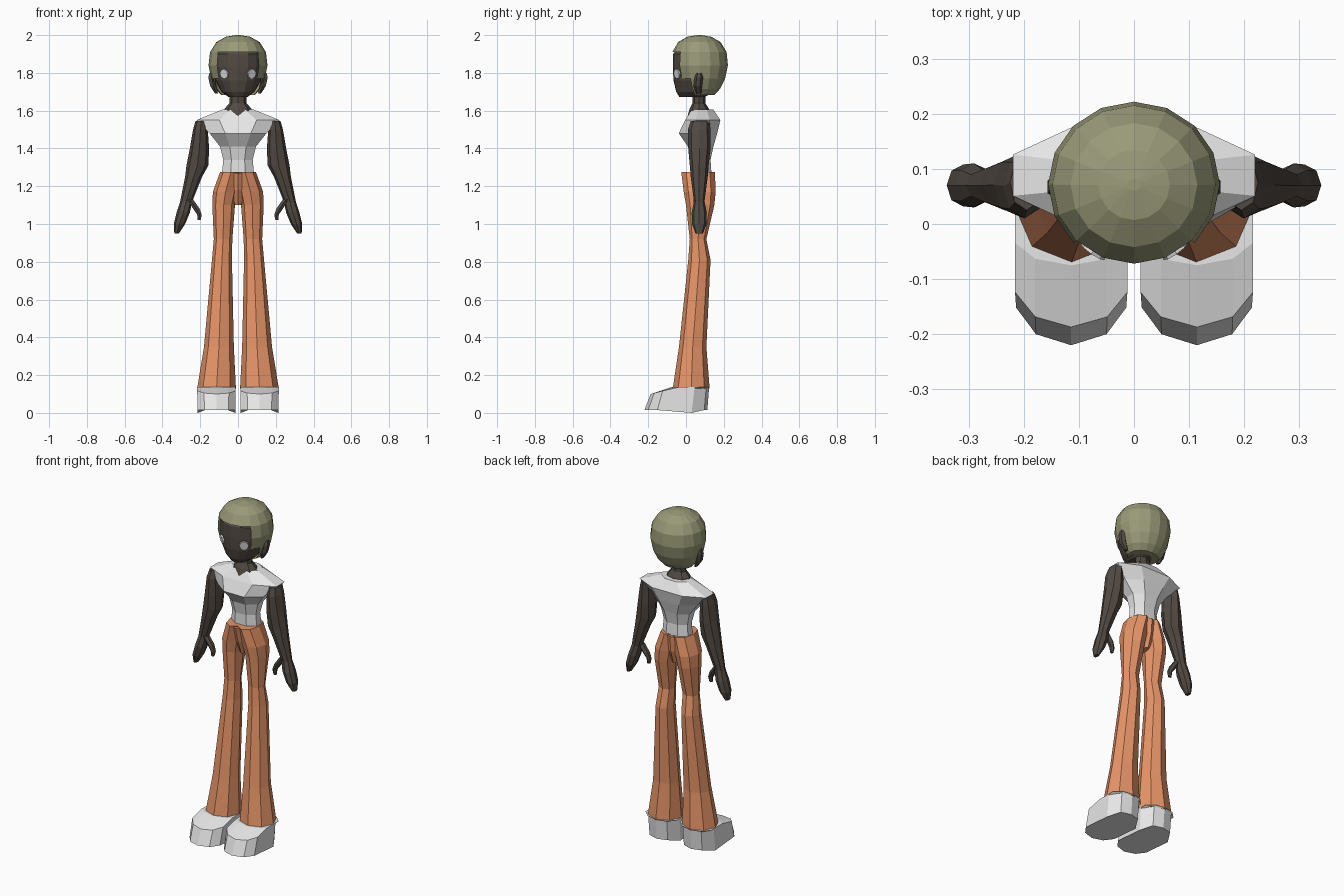
import bpy, bmesh, math
from mathutils import Vector


def material(name, rgb):
    m = bpy.data.materials.new(name)
    m.diffuse_color = (*rgb, 1)
    return m


WHITE = material("white cloth", (0.8, 0.8, 0.8))
ORANGE = material("orange cloth", (0.8, 0.30, 0.14))
SKIN = material("dark skin", (0.085, 0.068, 0.056))
HAIR = material("olive hair", (0.32, 0.32, 0.19))


def circle(n):
    return [(math.sin(2 * math.pi * i / n), -math.cos(2 * math.pi * i / n)) for i in range(n)]


def ring(x0, x1, y0, y1, z, shape):
    """Fit a unit outline into an x/y range; z is a number or a rule of y."""
    pts = []
    for u, v in shape:
        x, y = (x0 + x1) / 2 + u * (x1 - x0) / 2, (y0 + y1) / 2 + v * (y1 - y0) / 2
        pts.append((x, y, z(y) if callable(z) else z))
    return pts


def loft(name, rings, mat, mirror=False, remove=None):
    """Skin a stack of rings, cap both ends, optionally drop faces by a rule."""
    bm = bmesh.new()
    rows = [[bm.verts.new(p) for p in r] for r in rings]
    n = len(rows[0])
    for a, b in zip(rows, rows[1:]):
        for i in range(n):
            j = (i + 1) % n
            bm.faces.new((a[i], a[j], b[j], b[i]))
    bm.faces.new(rows[0][::-1])
    bm.faces.new(rows[-1])
    bmesh.ops.recalc_face_normals(bm, faces=bm.faces)
    if remove:
        gone = [f for f in bm.faces if remove(f.calc_center_median())]
        bmesh.ops.delete(bm, geom=gone, context='FACES')
    mesh = bpy.data.meshes.new(name)
    bm.to_mesh(mesh)
    bm.free()
    mesh.materials.append(mat)
    ob = bpy.data.objects.new(name, mesh)
    bpy.context.collection.objects.link(ob)
    if mirror:
        mod = ob.modifiers.new("mirror", 'MIRROR')
        mod.use_mirror_merge = False
    return ob


def tube(name, spans, n, mat, mirror=False, remove=None):
    return loft(name, [ring(*s, circle(n)) for s in spans], mat, mirror, remove)


def mid(*spans):
    """Spans centred on x = 0, given by half width."""
    return [(-w, w, y0, y1, z) for w, y0, y1, z in spans]


# Shoes: chunky rounded toe, sloping top
half = [(1, -.59), (.64, -.88), (0, -1), (-.64, -.88), (-1, -.59)]
sole = half + [(-1, .5), (-.6, .9), (0, 1), (.6, .9), (1, .5)]
loft("shoe", [
    ring(.014, .214, -.22, .113, lambda y: .015 if y < -.14 or y > .09 else 0, sole),
    ring(.012, .216, -.187, .122, lambda y: min(.13, .1 + max(0, y + .187) * .26), sole),
    ring(.012, .216, -.075, .125, .137, sole)], WHITE, True)

# Flared trouser legs, meeting at the middle of the hips
tube("trouser_leg", [
    (.011, .216, -.07, .125, .13), (.022, .18, -.037, .108, .35),
    (.032, .138, .012, .13, .81), (.03, .128, .02, .108, .92),
    (.016, .136, .0, .15, 1.10), (.0, .133, -.012, .157, 1.17),
    (-.02, .095, -.025, .153, 1.275)], 8, ORANGE, True)

# Hip filler between the legs
tube("trouser_seat", mid((.02, .03, .12, 1.10), (.06, .0, .145, 1.18),
                         (.075, -.024, .153, 1.27)), 8, ORANGE)

# Shirt: narrow waist, jutting chest, wide shoulders
octagon = [(-.45, -1), (.45, -1), (1, -.4), (1, .4), (.45, 1), (-.45, 1), (-1, .4), (-1, -.4)]
loft("shirt", [ring(*s, octagon) for s in mid(
    (.085, .025, .135, 1.265), (.078, .025, .13, 1.34), (.095, .01, .145, 1.41),
    (.150, -.038, .165, 1.48), (.220, -.005, .182, 1.55), (.085, .03, .145, 1.605))], WHITE)

# Neck with a flared base showing in the neckline
tube("neck", mid((.09, .008, .13, 1.57), (.07, .02, .12, 1.612),
                 (.045, .034, .102, 1.64), (.043, .034, .102, 1.72)), 8, SKIN)

# Arms with mitten hands
tube("arm", [
    (.165, .225, .025, .125, 1.545), (.16, .238, .01, .13, 1.50),
    (.153, .255, .012, .13, 1.40), (.157, .273, .02, .12, 1.31),
    (.19, .28, .025, .115, 1.25), (.242, .306, .042, .098, 1.12),
    (.255, .325, .03, .11, 1.06), (.28, .34, .032, .108, 1.00),
    (.313, .337, .05, .09, .95)], 8, SKIN, True)
tube("thumb", [(.235, .275, .04, .08, 1.13), (.203, .243, .04, .08, 1.085),
               (.19, .218, .043, .072, 1.05), (.197, .215, .048, .066, 1.02)], 6, SKIN, True)

# Head, tapering to the chin
tube("head", mid((.05, -.035, .10, 1.672), (.088, -.052, .145, 1.70), (.122, -.066, .185, 1.76),
                 (.137, -.07, .205, 1.83), (.138, -.068, .205, 1.90), (.08, -.02, .15, 1.965)), 16, SKIN)


# Hair cap, cut open over the face
def over_face(c):
    return c.z < 1.9 and c.y < (-.02 if c.z > 1.755 else .03)


tube("hair", mid((.09, .0, .15, 1.683), (.118, -.03, .18, 1.715), (.142, -.06, .207, 1.77),
                 (.156, -.078, .222, 1.84), (.148, -.072, .215, 1.91), (.115, -.042, .183, 1.963),
                 (.065, .007, .135, 1.991), (.012, .06, .082, 2.0)), 16, HAIR, False, over_face)

# Ears
tube("ear", [(.105, .122, .055, .08, 1.69), (.11, .15, .04, .085, 1.73),
             (.12, .16, .045, .09, 1.775), (.13, .153, .055, .085, 1.80)], 6, SKIN, True)

# Eyes: thin discs lying on the face
eye = loft("eye", [ring(-.026, .026, -.026, .026, z, circle(8)) for z in (-.005, .004)], WHITE, True)
normal = Vector((.56, -.81, -.17)).normalized()
turn = normal.to_track_quat('Z', 'Y').to_matrix().to_4x4()
turn.translation = Vector((.072, -.046, 1.795)) + normal * .002
eye.data.transform(turn)
